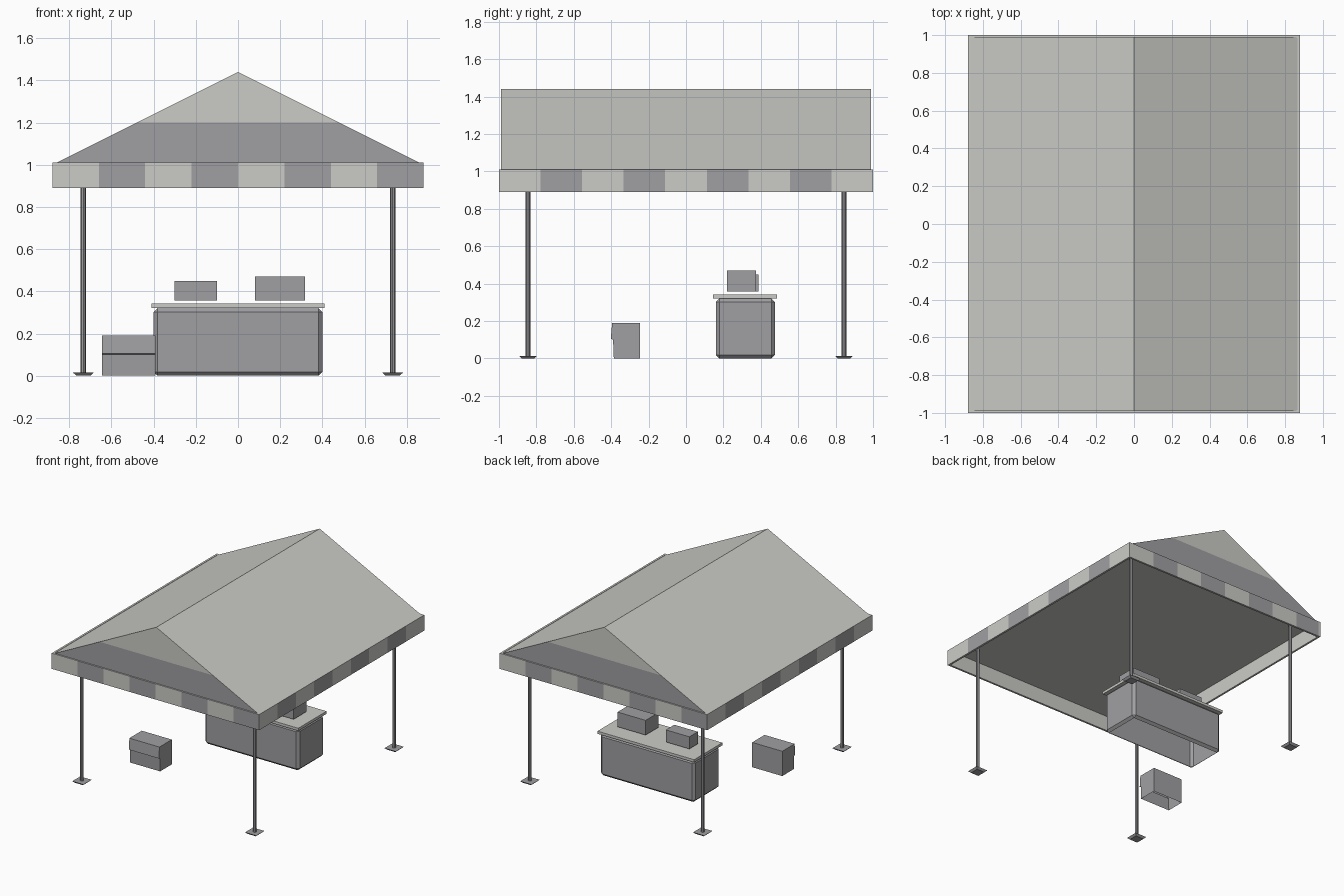
import bpy, bmesh
from mathutils import Vector

cube = bpy.data.objects.get("Cube")
if cube:
    bpy.data.objects.remove(cube, do_unlink=True)


def material(name, rgb):
    m = bpy.data.materials.new(name)
    m.use_nodes = True
    m.diffuse_color = (*rgb, 1)
    m.node_tree.nodes["Principled BSDF"].inputs["Base Color"].default_value = (*rgb, 1)
    return m


LIGHT = material("light grey", (0.60, 0.60, 0.57))
MID = material("mid grey", (0.35, 0.345, 0.36))


def finish(name, bm, *mats):
    me = bpy.data.meshes.new(name)
    bm.normal_update()
    bm.to_mesh(me)
    bm.free()
    for m in mats:
        me.materials.append(m)
    ob = bpy.data.objects.new(name, me)
    bpy.context.collection.objects.link(ob)
    return ob


def add_box(bm, lo, hi):
    """Axis-aligned box between two corners; returns its faces."""
    lo, hi = Vector(lo), Vector(hi)
    verts = bmesh.ops.create_cube(bm, size=1)["verts"]
    for v in verts:
        v.co = (lo + hi) / 2 + v.co * (hi - lo)
    return list({f for v in verts for f in v.link_faces})


def box(name, lo, hi, mat, bevel=0, open_base=False):
    bm = bmesh.new()
    add_box(bm, lo, hi)
    if bevel:
        bmesh.ops.bevel(bm, geom=bm.edges[:], offset=bevel, segments=1, affect='EDGES')
    bm.normal_update()
    if open_base:
        base = [f for f in bm.faces if f.normal.z < -0.9]
        bmesh.ops.delete(bm, geom=base, context='FACES')
    return finish(name, bm, mat)


def add_prism(bm, points, vector):
    """Extrude a closed profile along a vector."""
    face = bm.faces.new([bm.verts.new(p) for p in points])
    ext = bmesh.ops.extrude_face_region(bm, geom=[face])["geom"]
    moved = [g for g in ext if isinstance(g, bmesh.types.BMVert)]
    bmesh.ops.translate(bm, verts=moved, vec=vector)
    if not face.is_valid or len(bm.faces) < len(points) + 2:
        bm.faces.new(bm.verts[:len(points)])
    bmesh.ops.recalc_face_normals(bm, faces=bm.faces[:])


# Gabled roof with a closed ceiling; lower band of each gable is darker
EAVE, RIDGE, BAND = 1.005, 1.44, 1.2
bm = bmesh.new()
add_prism(bm, [(-0.87, -0.99, EAVE), (0.87, -0.99, EAVE), (0, -0.99, RIDGE)], (0, 1.98, 0))
gables = [f for f in bm.faces if abs(f.normal.y) > 0.9]
geom = gables + [e for f in gables for e in f.edges] + [v for f in gables for v in f.verts]
bmesh.ops.bisect_plane(bm, geom=list(set(geom)), plane_co=(0, 0, BAND), plane_no=(0, 0, 1))
bm.normal_update()
for f in bm.faces:
    low = f.calc_center_median().z < BAND
    f.material_index = int(abs(f.normal.y) > 0.9 and low)
finish("roof", bm, LIGHT, MID)

# Striped valance: alternating panels on all four sides
HX, HY, THICK, DROP, TOP = 0.88, 1.0, 0.015, 0.89, 1.01


def valance(name, axis, side, count):
    bm = bmesh.new()
    half, out = (HX, HY) if axis == 0 else (HY, HX)
    step = 2 * half / count
    for i in range(count):
        start = -half + i * step
        a, b = sorted((side * out, side * (out - THICK)))
        lo, hi = [start, a, DROP], [start + step, b, TOP]
        if axis == 1:
            lo[:2], hi[:2] = lo[1::-1], hi[1::-1]
        faces = add_box(bm, lo, hi)
        bm.normal_update()
        # the back panels run the other way round
        dark = (i if side < 0 or axis == 1 else count - 1 - i) % 2
        for f in faces:
            f.material_index = int(dark and f.normal[1 - axis] * side > 0.9)
    # panels share edges, so drop the hidden faces between them
    ends = [f for f in bm.faces if abs(f.normal[axis]) > 0.9
            and abs(f.calc_center_median()[axis]) < half - 0.01]
    bmesh.ops.delete(bm, geom=ends, context='FACES')
    finish(name, bm, LIGHT, MID)


valance("front_valance", 0, -1, 8)
valance("back_valance", 0, 1, 8)
valance("left_valance", 1, 1, 9)
valance("right_valance", 1, -1, 9)

# Four poles, each on a square foot that narrows downwards
for sx, xname in ((1, "left"), (-1, "right")):
    for sy, yname in ((-1, "front"), (1, "back")):
        x, y = 0.733 * sx, 0.845 * sy
        bm = bmesh.new()
        pole = bmesh.ops.create_cone(bm, cap_ends=True, segments=8, radius1=0.0125,
                                     radius2=0.0125, depth=1.0)["verts"]
        bmesh.ops.translate(bm, verts=pole, vec=(x, y, 0.505))
        finish(f"{yname}_{xname}_pole", bm, MID)
        bm = bmesh.new()
        for f in add_box(bm, (x - 0.048, y - 0.048, 0), (x + 0.048, y + 0.048, 0.014)):
            pass
        for v in bm.verts:
            if v.co.z < 0.01:
                v.co.x = x + (v.co.x - x) * 0.7
                v.co.y = y + (v.co.y - y) * 0.7
        finish(f"{yname}_{xname}_foot", bm, MID)

# Counter with chamfered body and overhanging top
box("counter_body", (-0.40, 0.16, 0), (0.40, 0.475, 0.32), MID, 0.018, True)
box("counter_top", (-0.41, 0.145, 0.322), (0.41, 0.487, 0.342), LIGHT)

# Boxes resting above the counter
box("small_box", (-0.30, 0.285, 0.357), (-0.10, 0.387, 0.45), MID)
box("large_box", (0.08, 0.22, 0.357), (0.318, 0.375, 0.47), MID)

# Crate on the ground with a flap over the upper front
bm = bmesh.new()
profile = [(-0.395, 0.19), (-0.402, 0.105), (-0.39, 0.10), (-0.386, 0), (-0.245, 0), (-0.245, 0.19)]
add_prism(bm, [(-0.645, y, z) for y, z in profile], (0.255, 0, 0))
base = [f for f in bm.faces if f.normal.z < -0.95 and f.calc_center_median().z < 0.01]
bmesh.ops.delete(bm, geom=base, context='FACES')
finish("ground_crate", bm, MID)
